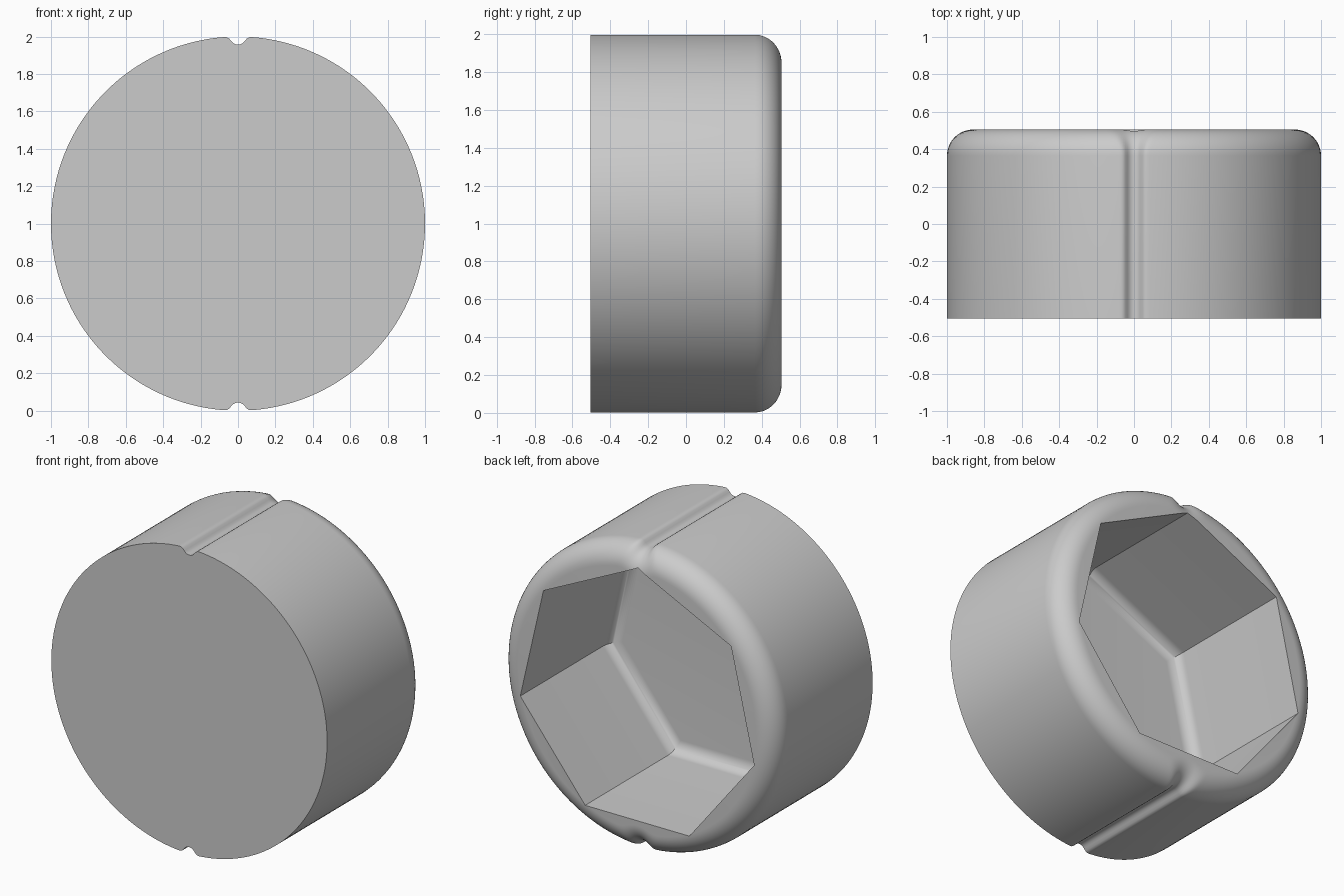
import bpy
import bmesh
from math import sin, cos, pi, hypot

cube = bpy.data.objects.get("Cube")
if cube:
    bpy.data.objects.remove(cube)

HALF = 0.505        # half thickness along y
ROUND = 0.14        # rounding of the back rim
GROOVE = 0.043      # groove radius
SOFT = 0.03         # softening of the groove lips
SOCKET = 0.87       # corner radius of the seven-sided socket
FLOOR = -0.43       # y of the socket floor
FILLET = 0.08       # rounding around the socket floor

grey = bpy.data.materials.new("plain_grey")
grey.use_nodes = True
colour = (0.6, 0.6, 0.6, 1)
grey.diffuse_color = colour
grey.node_tree.nodes["Principled BSDF"].inputs["Base Color"].default_value = colour


def loft(name, rings):
    """Skin equal-length rings of points and close both ends."""
    bm = bmesh.new()
    loops = [[bm.verts.new(p) for p in ring] for ring in rings]
    for a, b in zip(loops, loops[1:]):
        for i in range(len(a)):
            j = (i + 1) % len(a)
            bm.faces.new((a[i], a[j], b[j], b[i]))
    bm.faces.new(loops[0])
    bm.faces.new(loops[-1])
    bmesh.ops.recalc_face_normals(bm, faces=bm.faces)
    mesh = bpy.data.meshes.new(name)
    bm.to_mesh(mesh)
    bm.free()
    mesh.materials.append(grey)
    obj = bpy.data.objects.new(name, mesh)
    bpy.context.collection.objects.link(obj)
    return obj


def outline_distance(x, z):
    """Signed distance to the disc with soft-lipped grooves."""
    disc = hypot(x, z) - 1
    groove = GROOVE - hypot(x, abs(z) - 1)
    blend = max(SOFT - abs(disc - groove), 0) / SOFT
    return max(disc, groove) + blend * blend * SOFT / 4


def outline_radius(angle, inset):
    low, high = 0.5, 1.0
    for _ in range(40):
        mid = (low + high) / 2
        if outline_distance(mid * sin(angle), mid * cos(angle)) < -inset:
            low = mid
        else:
            high = mid
    return low


# Angles measured from the top, packed closely around both grooves
N = 56
quarter = [pi / 2 * (i / N) ** 1.8 for i in range(N + 1)]
half = quarter + [pi - a for a in reversed(quarter[:-1])]
angles = half + [2 * pi - a for a in reversed(half[1:-1])]


def body_ring(y, inset):
    ring = []
    for a in angles:
        r = outline_radius(a, inset)
        ring.append((r * sin(a), y, 1 + r * cos(a)))
    return ring


# Body: straight grooved wall, then a rounded rim at the back
STEPS = 12
rings = [body_ring(-HALF, 0)]
for i in range(STEPS + 1):
    t = pi / 2 * i / STEPS
    rings.append(body_ring(HALF - ROUND + ROUND * sin(t), ROUND * (1 - cos(t))))
body = loft("round_body", rings)


# Socket cutter: seven-sided prism with a filleted floor
def socket_ring(y, inset):
    r = SOCKET - inset / cos(pi / 7)
    return [(r * sin(2 * pi * k / 7), y, 1 + r * cos(2 * pi * k / 7)) for k in range(7)]


rings = [socket_ring(HALF + 0.2, 0)]
for i in range(STEPS + 1):
    t = pi / 2 * i / STEPS
    rings.append(socket_ring(FLOOR + FILLET * (1 - sin(t)), FILLET * (1 - cos(t))))
cutter = loft("socket_cutter", rings)
cutter.hide_render = True

cut = body.modifiers.new("socket", 'BOOLEAN')
cut.operation = 'DIFFERENCE'
cut.solver = 'EXACT'
cut.object = cutter

bpy.ops.object.select_all(action='DESELECT')
body.select_set(True)
bpy.context.view_layer.objects.active = body
bpy.ops.object.modifier_apply(modifier=cut.name)
bpy.data.objects.remove(cutter)
bpy.ops.object.shade_smooth_by_angle(angle=pi / 6)
